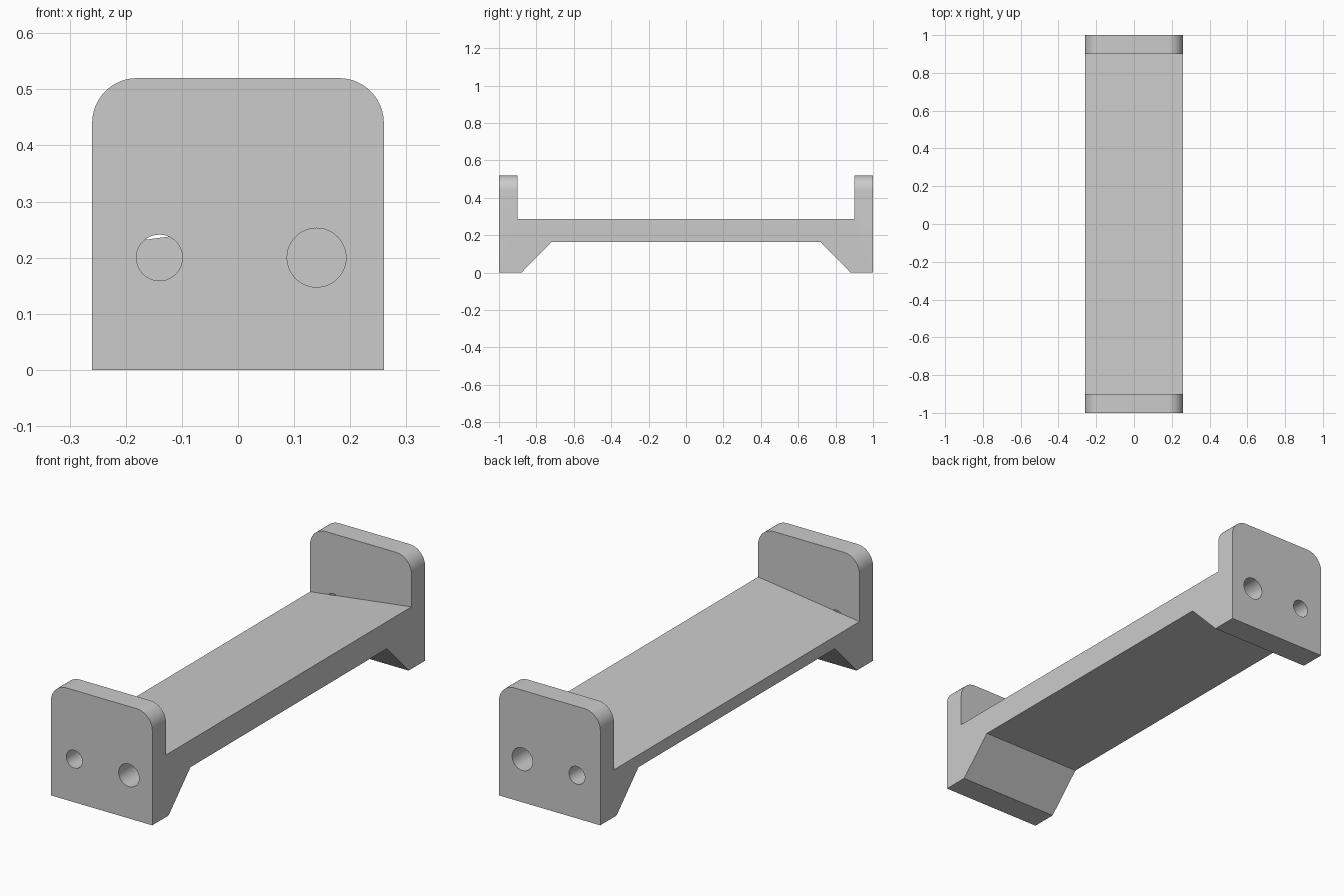
import bpy, bmesh, math

HALF_W, HEIGHT, DECK_HIGH, DECK_LOW = 0.26, 0.52, 0.288, 0.2195

if "Cube" in bpy.data.objects:
    bpy.data.objects.remove(bpy.data.objects["Cube"], do_unlink=True)

grey = bpy.data.materials.new("plain grey")
grey.use_nodes = True
colour = (0.6, 0.6, 0.6, 1)
grey.diffuse_color = colour
grey.node_tree.nodes["Principled BSDF"].inputs["Base Color"].default_value = colour


def side_profile(deck):
    """Side outline of the bracket, mirrored from the front half."""
    front = [(-0.72, 0.163), (-0.88, 0), (-1, 0), (-1, HEIGHT), (-0.9, HEIGHT), (-0.9, deck)]
    return front + [(-y, z) for y, z in reversed(front)]


# Bracket body: the side outline spans the width, with the deck sloping sideways
bm = bmesh.new()
low = [bm.verts.new((-HALF_W, y, z)) for y, z in side_profile(DECK_LOW)]
high = [bm.verts.new((HALF_W, y, z)) for y, z in side_profile(DECK_HIGH)]
bm.faces.new(low)
bm.faces.new(high)
for i in range(len(low)):
    j = (i + 1) % len(low)
    bm.faces.new((low[i], low[j], high[j], high[i]))
bmesh.ops.recalc_face_normals(bm, faces=bm.faces)

# Rounded upper corners of both end plates
corners = [e for e in bm.edges
           if all(v.co.z > HEIGHT - 0.001 for v in e.verts)
           and abs(e.verts[0].co.x - e.verts[1].co.x) < 0.001]
bmesh.ops.bevel(bm, geom=corners, offset=0.08, offset_type='OFFSET', segments=12,
                profile=0.5, affect='EDGES')
mesh = bpy.data.meshes.new("bracket")
bm.to_mesh(mesh)
bm.free()
bracket = bpy.data.objects.new("bracket", mesh)
bpy.context.collection.objects.link(bracket)
mesh.materials.append(grey)


# Bolt holes: one small and one large in each end plate
def cut_hole(name, x, radius, depth, end):
    bpy.ops.mesh.primitive_cylinder_add(vertices=48, radius=radius, depth=depth + 0.1,
                                        location=(x, end * (1.05 - depth / 2), 0.2),
                                        rotation=(math.pi / 2, 0, 0))
    cutter = bpy.context.object
    cutter.name = name
    cutter.data.materials.append(grey)
    cutter.hide_render = True
    cutter.hide_set(True)
    mod = bracket.modifiers.new(name, 'BOOLEAN')
    mod.operation = 'DIFFERENCE'
    mod.solver = 'EXACT'
    mod.object = cutter
    return cutter


cutters = []
for end, side in ((-1, "front"), (1, "back")):
    cutters.append(cut_hole(side + "_small_hole", -0.14, 0.041, 0.101, end))
    cutters.append(cut_hole(side + "_large_hole", 0.14, 0.0525, 0.2, end))

# Apply the cuts, drop the cutters and smooth the round surfaces
bpy.ops.object.select_all(action='DESELECT')
bpy.context.view_layer.objects.active = bracket
bracket.select_set(True)
for mod in list(bracket.modifiers):
    bpy.ops.object.modifier_apply(modifier=mod.name)
for cutter in cutters:
    bpy.data.objects.remove(cutter, do_unlink=True)
bpy.ops.object.shade_smooth_by_angle(angle=math.radians(30))
